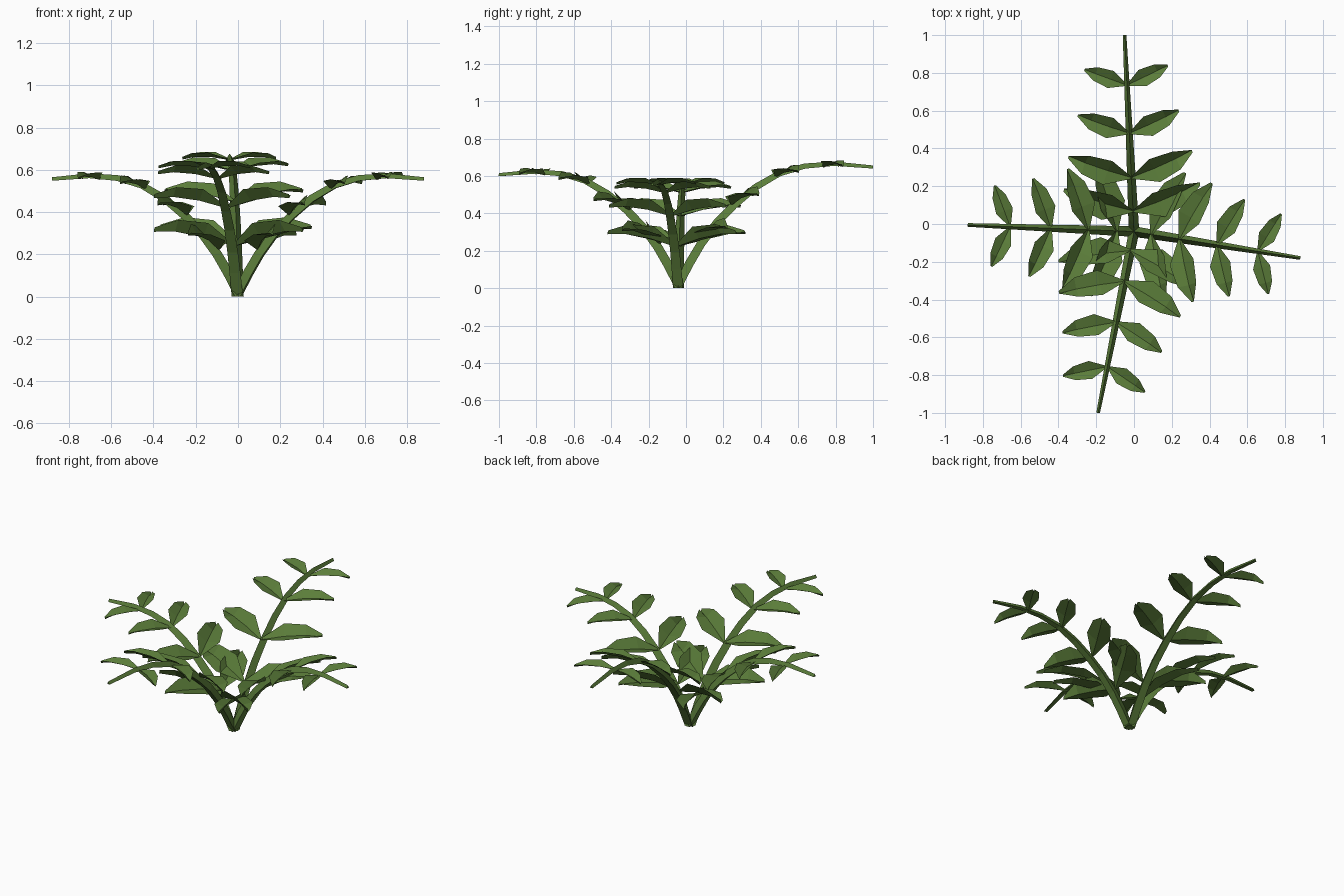
import bpy, math
from mathutils import Vector

if "Cube" in bpy.data.objects:
    bpy.data.objects.remove(bpy.data.objects["Cube"])

def material(name, col):
    m = bpy.data.materials.new(name)
    m.diffuse_color = (*col, 1)
    m.use_nodes = True
    m.node_tree.nodes["Principled BSDF"].inputs["Base Color"].default_value = m.diffuse_color
    return m

GREEN = material("leaf green", (0.105, 0.205, 0.042))

def add(name, verts, faces):
    me = bpy.data.meshes.new(name)
    me.from_pydata([tuple(v) for v in verts], [], faces)
    me.materials.append(GREEN)
    ob = bpy.data.objects.new(name, me)
    bpy.context.collection.objects.link(ob)

BASE = Vector((0, -0.04, 0))
UP = Vector((0, 0, 1))
SIDES = 3
# name, tip position, stem peak height
FRONDS = [("back", (-0.05, 1.0), 0.662), ("left", (-0.88, -0.005), 0.568),
          ("front", (-0.19, -1.0), 0.62), ("right", (0.88, -0.18), 0.568)]
# stem profile: fraction of reach, fraction of height
PROFILE = [(0, 0), (.06, .19), (.12, .35), (.2, .52), (.29, .665), (.4, .81),
           (.52, .92), (.65, .98), (.8, 1.0), (1, .975)]
# leaf pairs: fraction along the reach, leaf length, lift above the stem
PAIRS = [(.105, .39, .045), (.275, .355, .02), (.5, .29, -.004), (.745, .24, -.012)]
# leaf stations: along, half width, midrib rise, fold depth
LEAF = [(0, .015, 0, .02), (.38, .2, .055, .095), (.74, .155, .055, .085), (1, .022, 0, .05)]

def height(f):
    for (a, za), (b, zb) in zip(PROFILE, PROFILE[1:]):
        if f <= b:
            return za + (zb - za) * (f - a) / (b - a)
    return PROFILE[-1][1]

def leaf(name, root, fwd, side, length):
    """Arched leaf, folded in a V along its midrib."""
    nor = side.cross(fwd)
    if nor.z < 0:
        nor = -nor
    ang = math.radians(67)
    axis = fwd * math.cos(ang) + side * math.sin(ang)
    across = nor.cross(axis)
    verts, faces = [], []
    for t, w, h, fold in LEAF:
        mid = root + (axis * t + nor * h) * length
        for k in (1, 0, -1):
            verts.append(mid + (across * w * k + nor * fold * abs(k)) * length)
    for i in range(len(LEAF) - 1):
        for k in (i * 3, i * 3 + 1):
            faces.append((k, k + 3, k + 4, k + 1))
    # keep the upper side facing out
    if (verts[3] - verts[0]).cross(verts[4] - verts[0]).z < 0:
        faces = [f[::-1] for f in faces]
    add(name, verts, faces)

for name, tip, top in FRONDS:
    run = Vector((tip[0], tip[1], 0)) - BASE
    reach = run.length
    d = run.normalized()
    side = d.cross(UP)
    path = [BASE + d * (f * reach) + UP * (z * top) for f, z in PROFILE]
    # tapering arched stem with a flat underside
    verts, faces = [], []
    for i, p in enumerate(path):
        t = (path[min(i + 1, len(path) - 1)] - path[max(i - 1, 0)]).normalized()
        n = side.cross(t)
        r = 0.032 - 0.021 * PROFILE[i][0]
        for k in range(SIDES):
            a = 2 * math.pi * k / SIDES
            v = p + (n * math.cos(a) + side * math.sin(a)) * r
            v.z = max(v.z, 0) if i else 0
            verts.append(v)
    for i in range(len(path) - 1):
        for k in range(SIDES):
            a, b = i * SIDES + k, i * SIDES + (k + 1) % SIDES
            faces.append((a, b, b + SIDES, a + SIDES))
    faces += [tuple(reversed(range(SIDES))), tuple(range(len(verts) - SIDES, len(verts)))]
    add(name + "_stem", verts, faces)
    # paired leaves
    for j, (f, length, lift) in enumerate(PAIRS):
        slope = math.atan2((height(f + .05) - height(f - .05)) * top, .1 * reach) * 0.47
        root = BASE + d * (f * reach) + UP * (height(f) * top + lift)
        fwd = d * math.cos(slope) + UP * math.sin(slope)
        for s in (1, -1):
            leaf(f"{name}_leaf_{j + 1}_{'a' if s > 0 else 'b'}", root, fwd, side * s,
                 length * (0.97 if name in ("left", "right") else 1.0))
